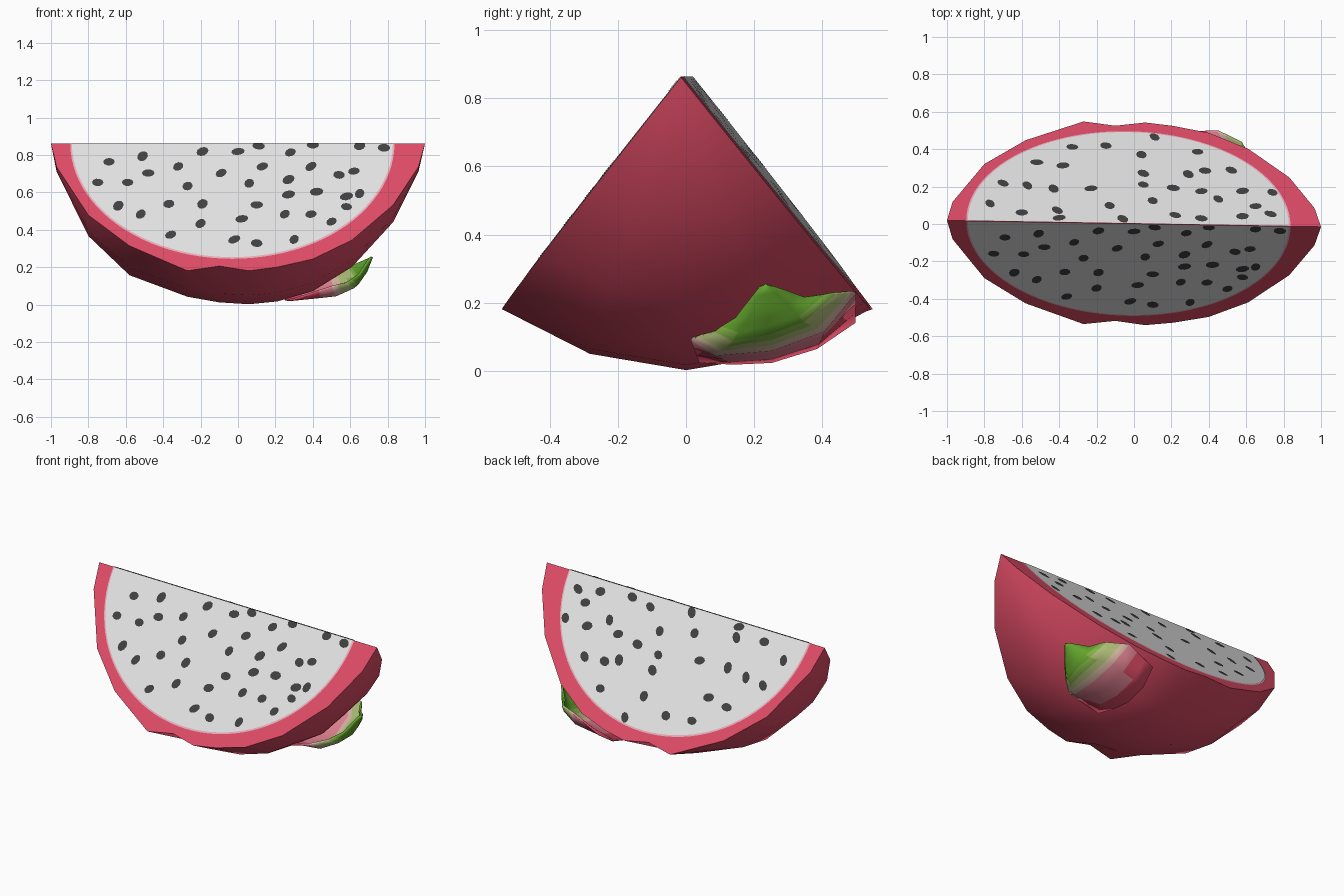
import bpy, math, random
from mathutils import Vector

if "Cube" in bpy.data.objects:
    bpy.data.objects.remove(bpy.data.objects["Cube"])

random.seed(4)
TOP, A = 0.862, math.radians(38.5)          # height of the cut edge, half angle of the wedge


def srgb(r, g, b):
    return [(c / 255) ** 2.2 for c in (r, g, b)] + [1]


def material(name, col):
    m = bpy.data.materials.new(name)
    m.diffuse_color = col
    m.use_nodes = True
    m.node_tree.nodes["Principled BSDF"].inputs["Base Color"].default_value = m.diffuse_color
    return m


red = material("skin red", srgb(222, 77, 102))
white = material("flesh white", srgb(226, 226, 226))
blush = material("flesh edge pink", srgb(236, 176, 188))
black = material("seed black", srgb(66, 66, 66))
leaf_mats = [red,
             material("leaf pink", srgb(226, 130, 145)),
             material("leaf cream", srgb(212, 180, 160)),
             material("leaf pale green", srgb(172, 185, 118)),
             material("leaf mid green", srgb(128, 175, 72)),
             material("leaf green", srgb(98, 162, 48))]


def build(name, verts, faces, mats, angle=35):
    me = bpy.data.meshes.new(name)
    me.from_pydata([tuple(v) for v in verts], [], faces)
    for m in mats:
        me.materials.append(m)
    ob = bpy.data.objects.new(name, me)
    bpy.context.collection.objects.link(ob)
    me.polygons.foreach_set("use_smooth", [True] * len(me.polygons))
    me.set_sharp_from_angle(angle=math.radians(angle))
    return ob


def wedge_point(x, r, ang, lift=0.0):
    """Point at distance r from the cut edge, swung by ang; lift moves it off a cut face."""
    s = 1 if ang > 0 else -1
    return Vector((x, 0.002 - 0.017 * x + r * math.sin(ang) + lift * s * math.cos(A),
                   TOP - r * math.cos(ang) + lift * math.sin(A)))


# Skin: stations along x with radius at the cuts and radius in the middle
stations = [(-.97, .16, .15), (-.8, .49, .495), (-.58, .70, .705), (-.27, .87, .82),
            (-.1, .838, .85), (.06, .87, .86), (.21, .845, .845), (.4, .79, .79),
            (.61, .66, .66), (.83, .42, .42), (.965, .16, .15)]
n = len(stations)
angles = [-A, -A / 2, 0, A / 2, A]
verts = [wedge_point(-1, 0, A), wedge_point(1, 0, A)]
for x, rc, rm in stations:
    for i, a in enumerate(angles):
        verts.append(wedge_point(x, rc if i in (0, 4) else rm, a))
idx = lambda s, i: 2 + s * 5 + i
faces = []
for i in range(4):
    faces.append((0, idx(0, i), idx(0, i + 1)))
    faces.append((1, idx(n - 1, i + 1), idx(n - 1, i)))
    for s in range(n - 1):
        faces.append((idx(s, i), idx(s + 1, i), idx(s + 1, i + 1), idx(s, i + 1)))
faces.append([0, 1] + [idx(s, 0) for s in reversed(range(n))])        # front cut
faces.append([1, 0] + [idx(s, 4) for s in range(n)])                  # back cut
skin = build("skin_wedge", verts, faces, [red], 45)
import bmesh
bm = bmesh.new()
bm.from_mesh(skin.data)
bmesh.ops.recalc_face_normals(bm, faces=bm.faces)
bm.to_mesh(skin.data)
bm.free()


def plates(name, outlines, side, lift, mat):
    """Thin flat patches on one cut face; outlines are lists of (x, r)."""
    vs, fs = [], []
    for o in outlines:
        ids = list(range(len(vs), len(vs) + len(o)))
        vs += [wedge_point(x, max(r, 0.001), side * A, lift) for x, r in o]
        fs.append(ids if side > 0 else ids[::-1])
    build(name, vs, fs, [mat])


def half_ellipse(a, b):
    return [(-.03 + a * math.cos(math.pi * k / 48), b * math.sin(math.pi * k / 48))
            for k in range(49)][::-1]


def seed(x, r):
    r = max(r, 0.012)
    t, a, b = random.uniform(-.3, 1.3), random.uniform(.03, .037), random.uniform(.024, .028)
    pts = []
    for k in range(10):
        u = -2 * math.pi * k / 10
        p, q = a * math.cos(u), b * math.sin(u)
        pts.append((x + p * math.cos(t) - q * math.sin(t), r - p * math.sin(t) - q * math.cos(t)))
    return pts[::-1]


# Seeds: front as (x, z), back as (x, y)
front = [(-.69, .76), (-.75, .65), (-.51, .79), (-.48, .70), (-.59, .65), (-.64, .525),
         (-.32, .735), (-.19, .815), (-.27, .63), (-.09, .70), (-.37, .535), (-.52, .48),
         (-.19, .535), (-.20, .43), (-.36, .37), (0, .815), (.11, .845), (.13, .735),
         (.06, .645), (.10, .53), (.02, .455), (-.02, .345), (.10, .325), (.28, .81),
         (.40, .85), (.27, .665), (.39, .735), (.42, .60), (.27, .585), (.25, .48),
         (.39, .48), (.30, .345), (.54, .69), (.62, .71), (.65, .59), (.58, .52),
         (.50, .44), (.65, .845), (.78, .835), (.58, .575)]
back = [(-.33, .40), (-.15, .41), (.11, .46), (.34, .385), (-.52, .315), (-.38, .30),
        (.04, .365), (.05, .265), (.05, .205), (.29, .265), (.38, .285), (.52, .29),
        (-.70, .20), (-.57, .19), (-.43, .175), (-.23, .18), (-.77, .09), (-.60, .045),
        (-.41, .06), (-.40, .02), (-.13, .09), (-.06, .02), (.10, .12), (.21, .19),
        (.22, .045), (.36, .175), (.45, .135), (.36, .03), (.58, .18), (.65, .1),
        (.74, .175), (.73, .06), (.58, .045)]
seeds = {-1: [(x, (TOP - z) / math.cos(A)) for x, z in front],
         1: [(x, y / math.sin(A)) for x, y in back]}
for side, label in ((-1, "front"), (1, "back")):
    plates(label + "_flesh_edge", [half_ellipse(.867, .79)], side, .002, blush)
    plates(label + "_flesh", [half_ellipse(.858, .78)], side, .004, white)
    plates(label + "_seeds", [seed(x, r) for x, r in seeds[side]], side, .006, black)

# Leaf scale: rows from the base on the skin to the curled tip
rows = [[(.30, .04, .035), (.27, .14, .03), (.25, .25, .035), (.25, .38, .075), (.27, .49, .15)],
        [(.50, .02, .10), (.52, .09, .055), (.52, .25, .07), (.50, .40, .125), (.45, .49, .235)],
        [(.58, .09, .12), (.61, .14, .095), (.635, .24, .115), (.62, .34, .15), (.57, .43, .23)],
        [(.64, .15, .16), (.66, .19, .165), (.68, .235, .18), (.66, .30, .19), (.62, .34, .215)],
        [(.70, .22, .25), (.705, .23, .253), (.71, .235, .257), (.705, .24, .253), (.70, .25, .25)]]
SUB = 3
grid = []
for k in range((len(rows) - 1) * SUB + 1):
    j = min(k // SUB, len(rows) - 2)
    f = k / SUB - j
    grid.append([Vector(p).lerp(Vector(q), f) for p, q in zip(rows[j], rows[j + 1])])
faces, cols = [], []
for k in range(len(grid) - 1):
    for i in range(4):
        faces.append((k * 5 + i, k * 5 + i + 1, (k + 1) * 5 + i + 1, (k + 1) * 5 + i))
        v = (k + .5) / SUB - (.25 if i in (0, 3) else 0)
        cols.append(sum(v > lim for lim in (.3, .85, 1.2, 1.6, 2.1)))
leaf = build("leaf_scale", [p for row in grid for p in row], faces, leaf_mats, 60)
leaf.data.polygons.foreach_set("material_index", cols)
leaf.data.flip_normals()
mod = leaf.modifiers.new("thickness", "SOLIDIFY")
mod.thickness = 0.012
mod.offset = -1
